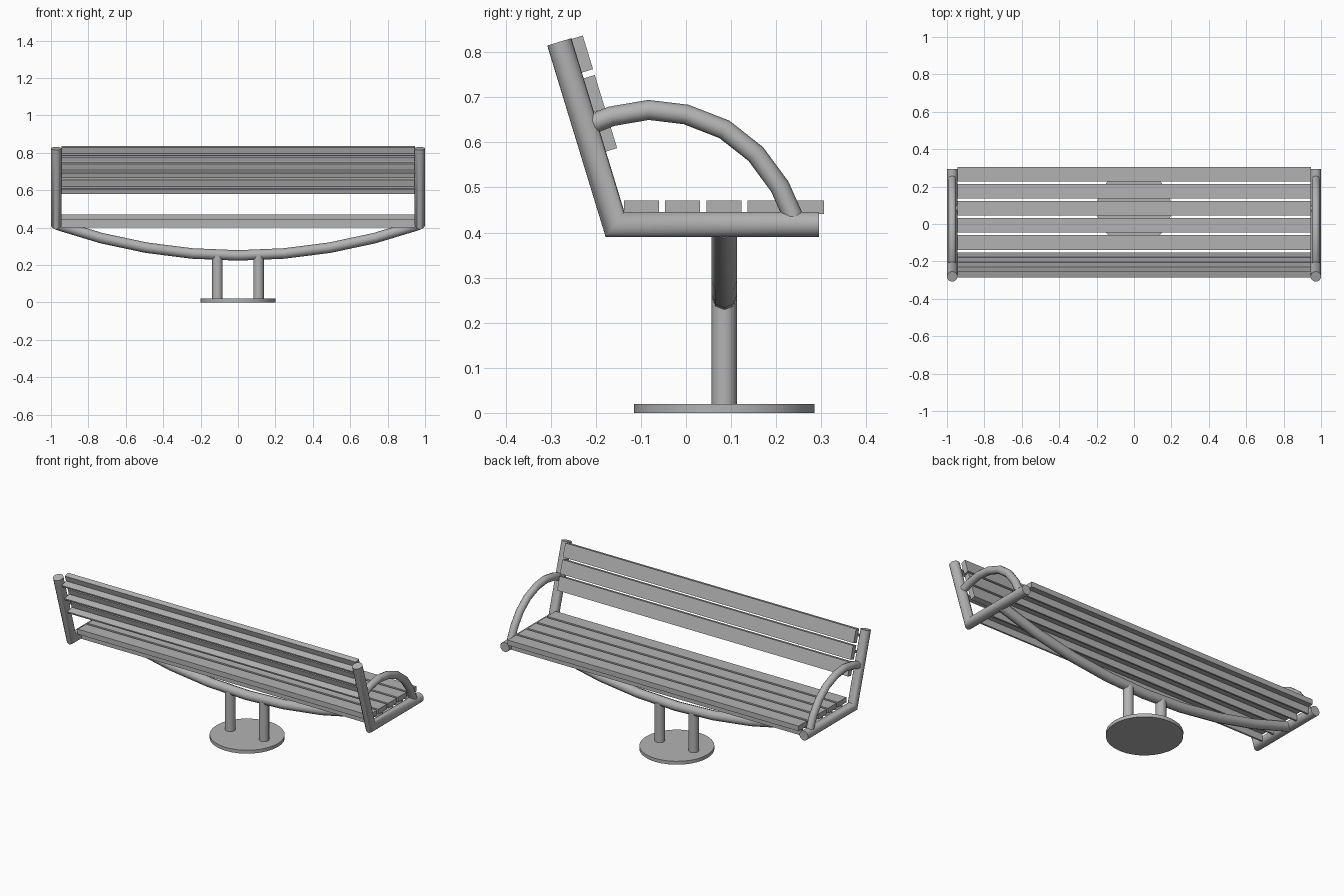
import bpy
import bmesh
import math
from mathutils import Vector

cube = bpy.data.objects.get("Cube")
if cube:
    bpy.data.objects.remove(cube, do_unlink=True)

# One grey finish for the whole bench
grey = bpy.data.materials.new("grey_metal")
grey.use_nodes = True
COLOR = (0.45, 0.45, 0.45, 1)
grey.diffuse_color = COLOR
grey.node_tree.nodes["Principled BSDF"].inputs["Base Color"].default_value = COLOR


def finish(name, bm, smooth=True):
    bmesh.ops.recalc_face_normals(bm, faces=bm.faces)
    mesh = bpy.data.meshes.new(name)
    bm.to_mesh(mesh)
    bm.free()
    obj = bpy.data.objects.new(name, mesh)
    bpy.context.collection.objects.link(obj)
    mesh.materials.append(grey)
    if smooth:
        bpy.ops.object.select_all(action='DESELECT')
        obj.select_set(True)
        bpy.context.view_layer.objects.active = obj
        bpy.ops.object.shade_smooth_by_angle(angle=math.radians(50))
    return obj


def tube(name, path, radius, side, sides=16):
    """Sweep a circle along a flat path with mitred bends; side is the plane's normal."""
    bm = bmesh.new()
    pts = [Vector(p) for p in path]
    side = Vector(side)
    rings = []
    for i, p in enumerate(pts):
        before = (p - pts[max(i - 1, 0)]).normalized()
        after = (pts[min(i + 1, len(pts) - 1)] - p).normalized()
        tangent = (before + after).normalized()
        stretch = 1 / tangent.dot(after if after.length else before)
        across = side.cross(tangent) * stretch
        ring = []
        for k in range(sides):
            a = math.tau * k / sides
            ring.append(bm.verts.new(p + radius * (math.cos(a) * across + math.sin(a) * side)))
        rings.append(ring)
    for r, s in zip(rings, rings[1:]):
        for k in range(sides):
            j = (k + 1) % sides
            bm.faces.new((r[k], r[j], s[j], s[k]))
    bm.faces.new(rings[0])
    bm.faces.new(rings[-1])
    return finish(name, bm)


def slat(name, center, along, outward):
    """Plank with a stiffening rib behind it; center lies on its outer face (y, z)."""
    half, thick, depth, rib = 0.039, 0.03, 0.07, 0.005
    outline = [(-half, 0), (half, 0), (half, -thick), (rib, -thick),
               (rib, -depth), (-rib, -depth), (-rib, -thick), (-half, -thick)]
    bm = bmesh.new()
    verts = []
    for u, v in outline:
        p = center + along * u + outward * v
        verts.append(bm.verts.new((-0.945, p.x, p.y)))
    face = bm.faces.new(verts)
    new = bmesh.ops.extrude_face_region(bm, geom=[face])["geom"]
    bmesh.ops.translate(bm, vec=(1.89, 0, 0),
                        verts=[g for g in new if isinstance(g, bmesh.types.BMVert)])
    return finish(name, bm, smooth=False)


# Seat slats
PITCH = 0.0915
for i in range(5):
    slat(f"seat_slat_{i + 1}", Vector((-0.099 + PITCH * i, 0.471)),
         Vector((1, 0)), Vector((0, 1)))

# Backrest slats, leaning with the rear posts
lean = Vector((-0.292, 0.956)).normalized()
front = Vector((lean.y, -lean.x))
for i in range(3):
    slat(f"back_slat_{i + 1}", Vector((-0.229, 0.837)) - lean * (0.039 + PITCH * i),
         lean, front)

# Side frames and armrests
FRAME = [(-0.281, 0.823), (-0.1575, 0.418), (0.295, 0.418)]
ARM = [(-0.205, 0.642), (-0.165, 0.658), (-0.083, 0.672), (0, 0.662),
       (0.085, 0.629), (0.155, 0.574), (0.208, 0.502), (0.24, 0.43)]
for label, s in (("left", 1), ("right", -1)):
    tube(f"{label}_side_frame", [(s * 0.972, y, z) for y, z in FRAME], 0.028, (1, 0, 0), 20)
    tube(f"{label}_armrest", [(s * 0.972, y, z) for y, z in ARM], 0.022, (1, 0, 0), 10)

# Curved beam under the seat
CENTER_Y, BEAM_R = 0.085, 2.93
sweep = math.asin(0.965 / BEAM_R)
beam = []
for i in range(9):
    a = sweep * (i / 4 - 1)
    beam.append((BEAM_R * math.sin(a), CENTER_Y, 0.251 + BEAM_R * (1 - math.cos(a))))
tube("curved_beam", beam, 0.028, (0, 1, 0), 8)

# Pedestal posts and round foot plate
for label, x in (("left", 0.11), ("right", -0.11)):
    tube(f"{label}_pedestal_post", [(x, CENTER_Y, 0.015), (x, CENTER_Y, 0.25)], 0.028, (1, 0, 0))
tube("foot_plate", [(0, CENTER_Y, 0), (0, CENTER_Y, 0.02)], 0.2, (1, 0, 0), 32)
